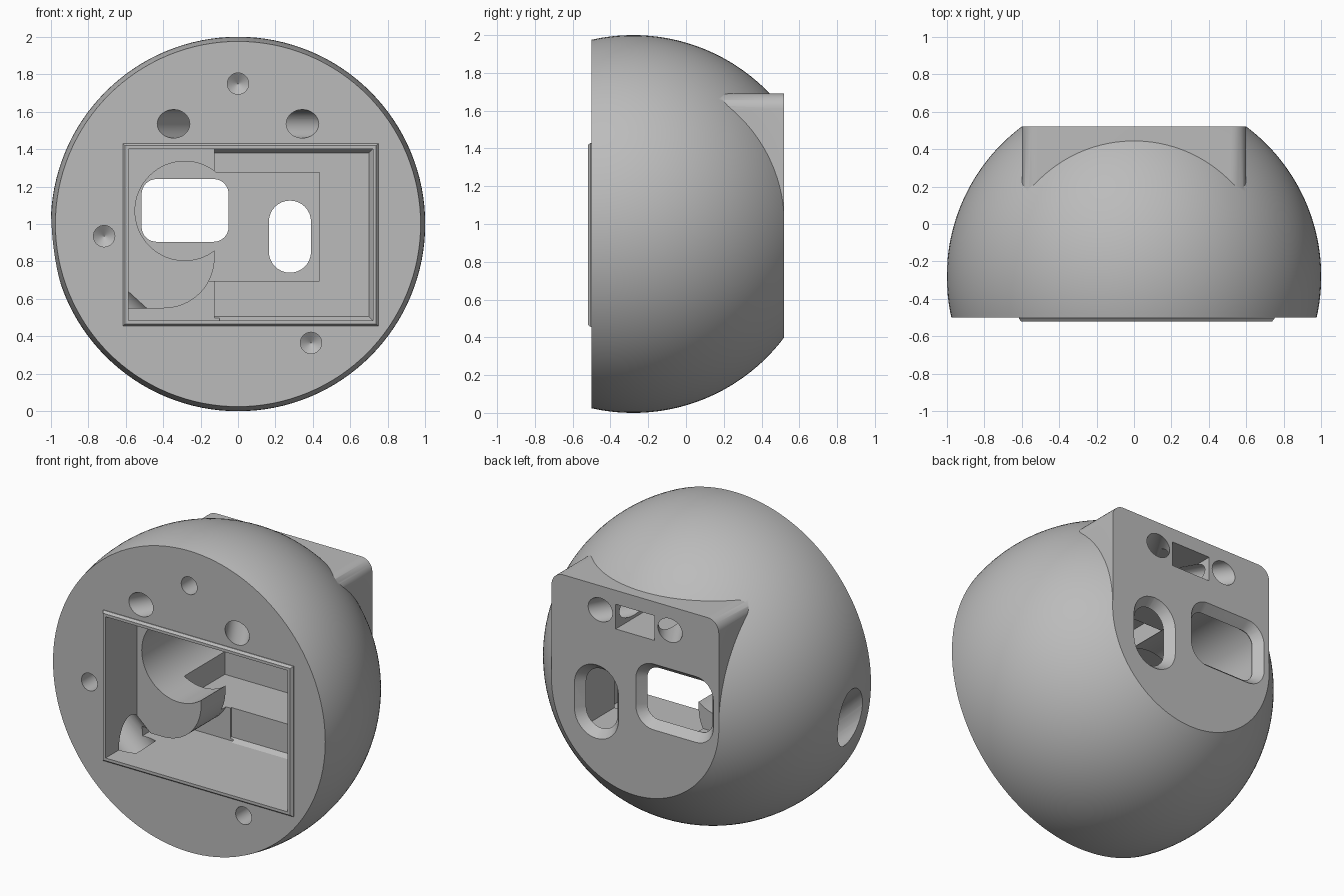
import bpy, bmesh, math
from mathutils import Vector

old = bpy.data.objects.get("Cube")
if old:
    bpy.data.objects.remove(old, do_unlink=True)

grey = bpy.data.materials.new("plain_grey")
grey.use_nodes = True
grey.diffuse_color = (0.5, 0.5, 0.5, 1)
grey.node_tree.nodes["Principled BSDF"].inputs["Base Color"].default_value = (0.5, 0.5, 0.5, 1)


def make(name, bm):
    bmesh.ops.recalc_face_normals(bm, faces=bm.faces)
    mesh = bpy.data.meshes.new(name)
    bm.to_mesh(mesh)
    bm.free()
    mesh.materials.append(grey)
    obj = bpy.data.objects.new(name, mesh)
    bpy.context.collection.objects.link(obj)
    return obj


def loft(name, sections):
    """Closed solid through outlines of (x, z) points, each at its own y."""
    bm = bmesh.new()
    rings = [[bm.verts.new((x, y, z)) for x, z in pts] for y, pts in sections]
    for a, b in zip(rings, rings[1:]):
        for i in range(len(a)):
            j = (i + 1) % len(a)
            bm.faces.new((a[i], a[j], b[j], b[i]))
    bm.faces.new(rings[0])
    bm.faces.new(rings[-1])
    return make(name, bm)


def prism(name, pts, y0, y1):
    return loft(name, [(y0, pts), (y1, pts)])


def rect(x0, x1, z0, z1):
    return [(x0, z0), (x1, z0), (x1, z1), (x0, z1)]


def arc(cx, cz, r, a0, a1, n=12):
    return [(cx + r * math.cos(math.radians(a0 + (a1 - a0) * i / n)),
             cz + r * math.sin(math.radians(a0 + (a1 - a0) * i / n))) for i in range(n + 1)]


def rounded(x0, x1, z0, z1, r, grow=0.0):
    pts = []
    for k, (cx, cz) in enumerate(rect(x0 + r, x1 - r, z0 + r, z1 - r)):
        pts += arc(cx, cz, r + grow, 180 + 90 * k, 270 + 90 * k, 8)
    return pts


def ellipse(cx, cz, rx, rz, n=40):
    return [(cx + rx * math.cos(math.tau * i / n), cz + rz * math.sin(math.tau * i / n))
            for i in range(n)]


def boolean(target, tool, operation):
    tool.hide_render = True
    mod = target.modifiers.new(tool.name, 'BOOLEAN')
    mod.object, mod.operation, mod.solver = tool, operation, 'EXACT'
    bpy.ops.object.select_all(action='DESELECT')
    bpy.context.view_layer.objects.active = target
    target.select_set(True)
    bpy.ops.object.modifier_apply(modifier=mod.name)
    bpy.data.objects.remove(tool, do_unlink=True)


# Ball with a flat front and a flat back
sections = []
a0, a1 = math.asin(-0.22), math.asin(0.8)
for i in range(41):
    a = a0 + (a1 - a0) * i / 40
    sections.append((math.sin(a) - 0.28, ellipse(0, 1, math.cos(a), math.cos(a), 128)))
housing = loft("housing", sections)

# Square upper mount at the back, with rounded top corners
mount = [(-0.599, 1.0), (0.599, 1.0)] + arc(0.519, 1.61, 0.08, 0, 90, 8) + arc(-0.519, 1.61, 0.08, 90, 180, 8)
boolean(housing, prism("mount_block", mount, -0.05, 0.52), 'UNION')

# Thin raised lip round the front opening
boolean(housing, loft("opening_lip", [(-0.45, rect(-0.615, 0.75, 0.455, 1.43)),
                                      (-0.505, rect(-0.615, 0.75, 0.455, 1.43)),
                                      (-0.52, rect(-0.603, 0.738, 0.467, 1.418))]), 'UNION')

cutters = [
    # Stepped front pocket
    prism("pocket_mouth", rect(-0.585, 0.72, 0.485, 1.40), -0.6, -0.2),
    loft("pocket_deep", [(-0.3, rect(-0.125, 0.72, 0.485, 1.40)),
                         (0.08, rect(-0.125, 0.72, 0.485, 1.40)),
                         (0.11, rect(-0.125, 0.70, 0.505, 1.38))]),
    prism("cable_passage", [(-0.585, 0.485), (-0.1, 0.485), (-0.1, 0.82)]
          + arc(-0.395, 0.82, 0.27, 0, -90) + [(-0.585, 0.55)], -0.3, 0.1),
    prism("board_recess", rect(-0.42, 0.435, 0.695, 1.275), 0.05, 0.465),
    prism("round_bore", ellipse(-0.285, 1.07, 0.265, 0.265, 64), -0.3, 0.46),
    # Rectangular socket at the back
    prism("strap_slot", rect(-0.14, 0.14, 1.44, 1.60), 0.1, 0.6),
]

# Back windows with bevelled rims
for name, box in (("wide_window", (-0.515, -0.05, 0.905, 1.24, 0.08)),
                  ("tall_window", (0.165, 0.39, 0.74, 1.125, 0.112))):
    cutters.append(loft(name, [(0.4, rounded(*box)), (0.465, rounded(*box)),
                               (0.53, rounded(*box, grow=0.054))]))

# Two crossing holes above the pocket
for side in (-1, 1):
    cutters.append(loft("cross_hole", [(y, ellipse(side * (0.053 - 0.583 * y), 1.535, 0.087, 0.076))
                                       for y in (-0.6, 0.6)]))
    
# Screw holes with pointed ends
for x, z in ((0, 1.75), (-0.715, 0.935), (0.39, 0.365)):
    cutters.append(loft("screw_hole", [(y, ellipse(x, z, r, r, 32))
                                       for y, r in ((-0.6, 0.057), (-0.3, 0.057), (-0.26, 0.002))]))

# Slanting cable hole through the right flank
start, end = Vector((-1.13, -0.28, 1.01)), Vector((-0.52, -0.26, 0.44))
bm = bmesh.new()
bmesh.ops.create_cone(bm, cap_ends=True, segments=40, radius1=0.12, radius2=0.12, depth=(end - start).length)
turn = (end - start).to_track_quat('Z', 'Y').to_matrix().to_4x4()
bmesh.ops.transform(bm, matrix=turn, verts=bm.verts)
bmesh.ops.translate(bm, vec=(start + end) / 2, verts=bm.verts)
cutters.append(make("cable_hole", bm))

for cutter in cutters:
    boolean(housing, cutter, 'DIFFERENCE')

bpy.ops.object.select_all(action='DESELECT')
housing.select_set(True)
bpy.context.view_layer.objects.active = housing
bpy.ops.object.shade_smooth_by_angle(angle=math.radians(30))
